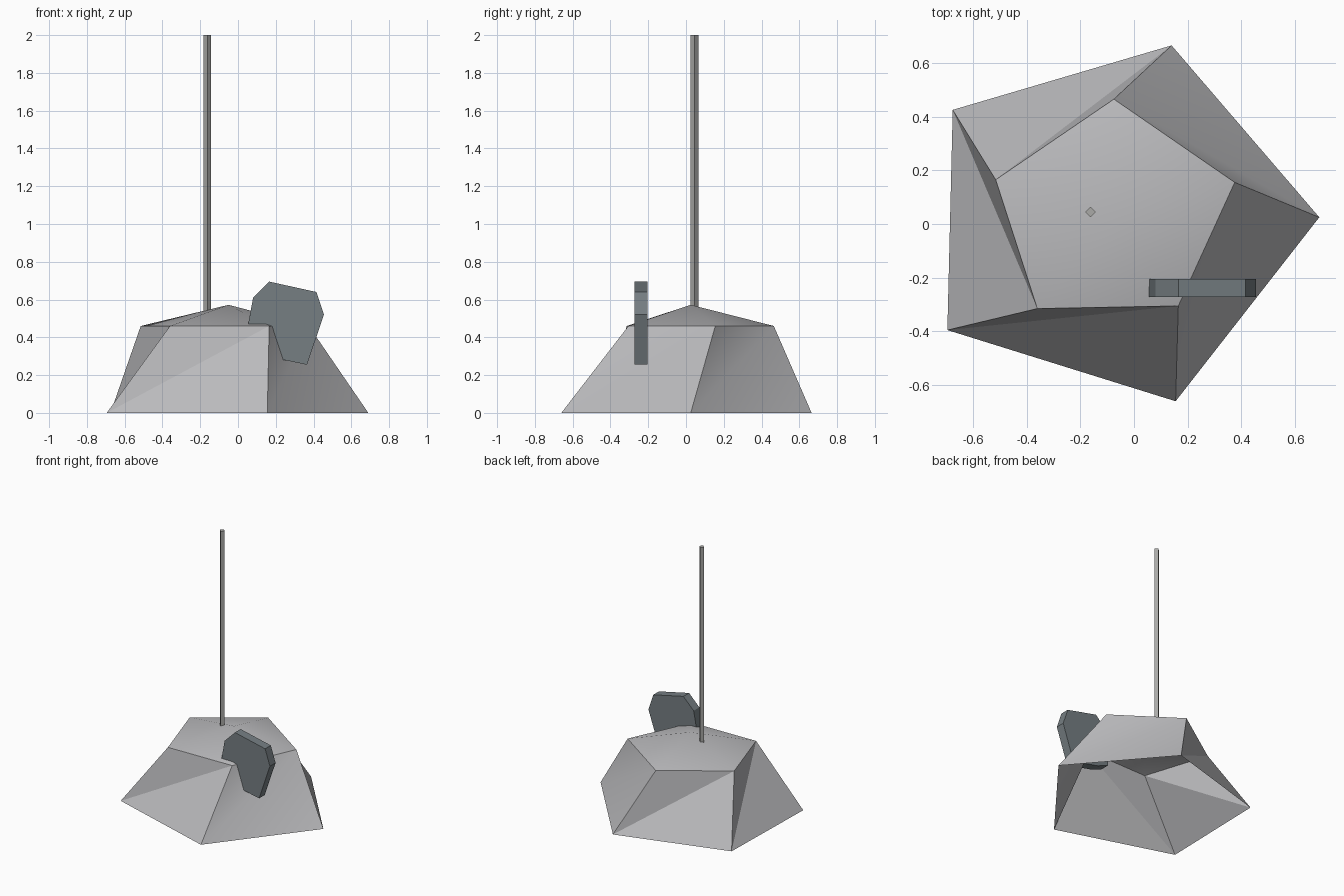
import bpy
import bmesh
import math

cube = bpy.data.objects.get("Cube")
if cube:
    bpy.data.objects.remove(cube, do_unlink=True)


def make_material(name, rgb):
    mat = bpy.data.materials.new(name)
    mat.use_nodes = True
    color = (*rgb, 1)
    mat.diffuse_color = color
    mat.node_tree.nodes["Principled BSDF"].inputs["Base Color"].default_value = color
    return mat


def make_object(name, bm, mat):
    mesh = bpy.data.meshes.new(name)
    bm.to_mesh(mesh)
    bm.free()
    mesh.materials.append(mat)
    obj = bpy.data.objects.new(name, mesh)
    bpy.context.collection.objects.link(obj)
    return obj


pale_stone = make_material("pale_stone", (0.50, 0.50, 0.515))
slate = make_material("slate", (0.18, 0.21, 0.225))
pole_grey = make_material("pole_grey", (0.40, 0.40, 0.385))

# Mound: open-bottomed, uneven five-sided skirt with a low peaked cap
base = [(0.69, 0.025), (0.14, 0.665), (-0.675, 0.425), (-0.695, -0.395), (0.155, -0.66)]
shoulder = [(0.375, 0.155), (-0.075, 0.465), (-0.515, 0.165), (-0.36, -0.315), (0.165, -0.305)]
bm = bmesh.new()
low = [bm.verts.new((x, y, 0)) for x, y in base]
high = [bm.verts.new((x, y, 0.46)) for x, y in shoulder]
peak = bm.verts.new((-0.05, 0.025, 0.572))
for i in range(len(low)):
    j = (i + 1) % len(low)
    bm.faces.new((low[i], low[j], high[j]))
    bm.faces.new((low[i], high[j], high[i]))
    bm.faces.new((high[i], high[j], peak))
mound = make_object("mound", bm, pale_stone)
bpy.context.view_layer.objects.active = mound
mound.select_set(True)
bpy.ops.object.shade_smooth_by_angle(angle=math.radians(30))
mound.select_set(False)

# Slab: flat chipped stone set upright into the front of the mound
outline = [(0.055, 0.475), (0.06, 0.335), (0.15, 0.30), (0.365, 0.255),
           (0.455, 0.52), (0.415, 0.64), (0.165, 0.695), (0.08, 0.61)]
bm = bmesh.new()
front = bm.faces.new([bm.verts.new((x, -0.272, z)) for x, z in outline])
extruded = bmesh.ops.extrude_face_region(bm, geom=[front], use_keep_orig=True)
back = [v for v in extruded["geom"] if isinstance(v, bmesh.types.BMVert)]
bmesh.ops.translate(bm, verts=back, vec=(0, 0.067, 0))
bmesh.ops.recalc_face_normals(bm, faces=bm.faces)
make_object("stone_slab", bm, slate)

# Pole: thin four-sided rod turned corner-on
bottom, top = 0.5, 2.0
bpy.ops.mesh.primitive_cylinder_add(vertices=4, radius=0.02, depth=top - bottom,
                                    location=(-0.162, 0.045, (top + bottom) / 2))
pole = bpy.context.object
pole.name = "pole"
pole.data.materials.append(pole_grey)
